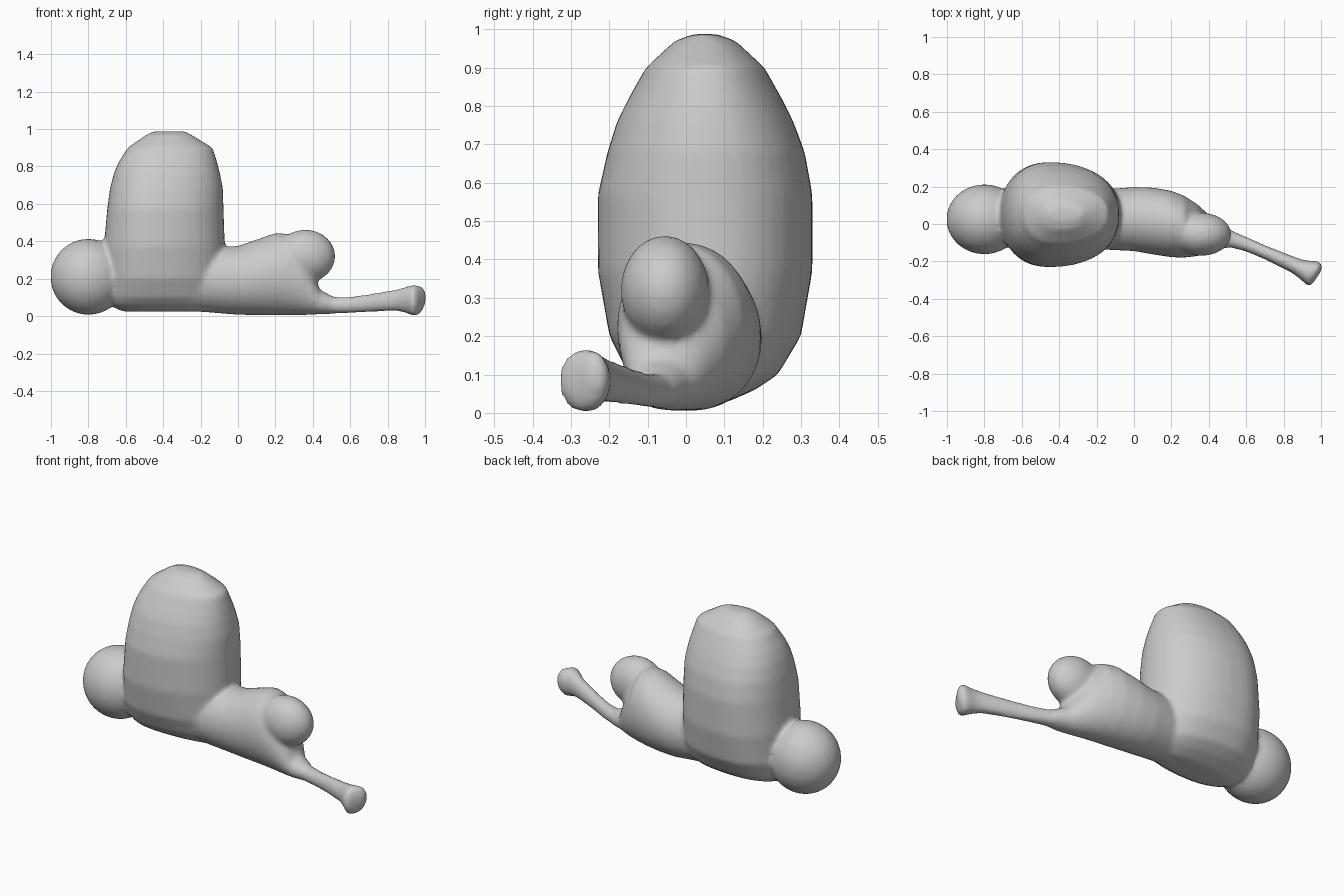
import bpy, bmesh
from math import sin, cos, pi, copysign

bm = bmesh.new()
N = 40


def loft(sections, axis, peak=0.5, power=2.0):
    """Closed skin through egg-shaped rings.
    axis 'z': (z, x0, x1, y0, y1); axis 'x': (x, y0, y1, z0, z1)."""
    rings = []
    for t, a0, a1, b0, b1 in sections:
        ac, bc = a0 + peak * (a1 - a0), (b0 + b1) / 2
        ring = []
        for i in range(N):
            c, s = cos(2 * pi * i / N), sin(2 * pi * i / N)
            u = copysign(abs(c) ** (2 / power), c)
            v = copysign(abs(s) ** (2 / power), s)
            a = ac + u * ((a1 - ac) if u > 0 else (ac - a0))
            b = bc + v * (b1 - b0) / 2
            ring.append(bm.verts.new((a, b, t) if axis == 'z' else (t, a, b)))
        rings.append(ring)
    faces = []
    for lo, hi in zip(rings, rings[1:]):
        for i in range(N):
            j = (i + 1) % N
            faces.append(bm.faces.new((lo[i], lo[j], hi[j], hi[i])))
    faces.append(bm.faces.new(rings[0][::-1]))
    faces.append(bm.faces.new(rings[-1]))
    bmesh.ops.recalc_face_normals(bm, faces=faces)


def ball(centre, radii):
    verts = bmesh.ops.create_uvsphere(bm, u_segments=40, v_segments=24, radius=1)["verts"]
    bmesh.ops.scale(bm, vec=radii, verts=verts)
    bmesh.ops.translate(bm, vec=centre, verts=verts)


# tall dome
loft([(0.025, -0.62, -0.12, -0.05, 0.10),
      (0.06, -0.69, -0.09, -0.11, 0.18),
      (0.10, -0.71, -0.08, -0.15, 0.24),
      (0.20, -0.72, -0.07, -0.20, 0.30),
      (0.37, -0.717, -0.07, -0.23, 0.33),
      (0.57, -0.70, -0.077, -0.23, 0.33),
      (0.68, -0.685, -0.08, -0.205, 0.31),
      (0.76, -0.665, -0.095, -0.18, 0.28),
      (0.82, -0.64, -0.11, -0.15, 0.25),
      (0.90, -0.59, -0.135, -0.105, 0.205),
      (0.97, -0.49, -0.25, -0.03, 0.13),
      (0.988, -0.45, -0.28, 0.02, 0.08)], 'z', 0.4, 2.2)

# round end ball
ball((-0.80, 0.025, 0.21), (0.203, 0.187, 0.203))

# low body, tapering under the lobe into the tail
loft([(-0.30, -0.13, 0.17, 0.03, 0.36),
      (-0.10, -0.14, 0.19, 0.015, 0.37),
      (0.00, -0.145, 0.198, 0.007, 0.375),
      (0.10, -0.163, 0.195, 0.005, 0.41),
      (0.20, -0.178, 0.178, 0.005, 0.445),
      (0.27, -0.18, 0.15, 0.005, 0.44),
      (0.34, -0.172, 0.105, 0.005, 0.36),
      (0.40, -0.155, 0.05, 0.007, 0.23),
      (0.44, -0.14, 0.01, 0.01, 0.14),
      (0.52, -0.125, -0.03, 0.013, 0.10)], 'x')

# overhanging lobe
ball((0.36, -0.055, 0.32), (0.16, 0.115, 0.142))

# tail rod with knobbed tip
loft([(0.38, -0.11, 0.02, 0.008, 0.12),
      (0.50, -0.122, -0.025, 0.012, 0.102),
      (0.60, -0.148, -0.068, 0.015, 0.104),
      (0.70, -0.190, -0.113, 0.022, 0.118),
      (0.85, -0.265, -0.172, 0.027, 0.143),
      (0.90, -0.305, -0.190, 0.017, 0.158),
      (0.935, -0.336, -0.196, 0.0, 0.167),
      (0.96, -0.315, -0.196, 0.002, 0.166),
      (0.985, -0.275, -0.20, 0.025, 0.158),
      (1.004, -0.25, -0.21, 0.07, 0.13)], 'x')

mesh = bpy.data.meshes.new("blended_body")
bm.to_mesh(mesh)
bm.free()
body = bpy.data.objects.new("blended_body", mesh)
bpy.context.collection.objects.link(body)

# fuse the parts into one skin and soften the joins
fuse = body.modifiers.new("fuse", 'REMESH')
fuse.mode = 'VOXEL'
fuse.voxel_size = 0.012
fuse.use_smooth_shade = True
soften = body.modifiers.new("soften", 'SMOOTH')
soften.factor = 0.5
soften.iterations = 10
